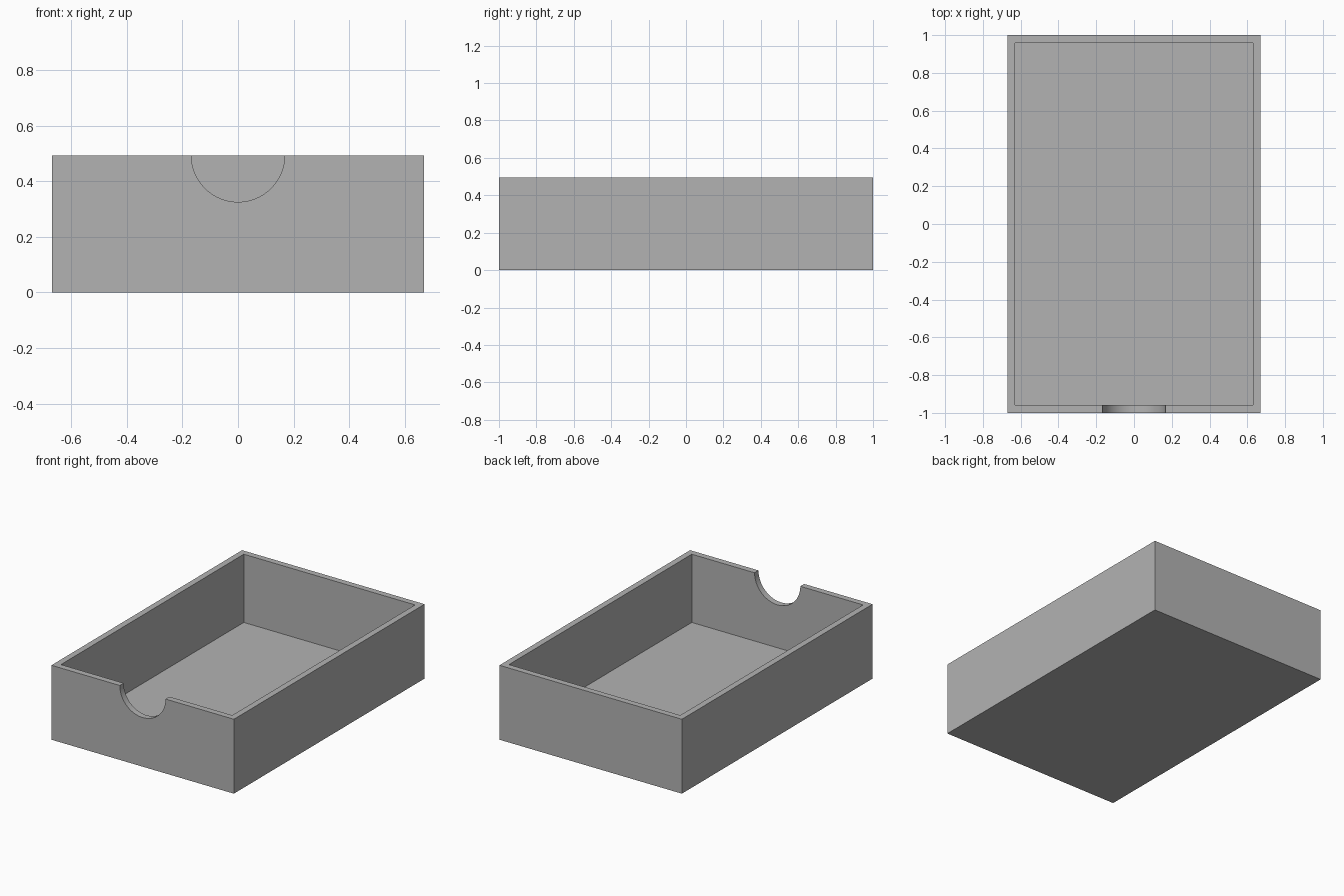
import bpy
import bmesh
from mathutils import Matrix, Vector

WIDTH, DEPTH, HEIGHT = 1.34, 2.0, 0.494
WALL = 0.041
NOTCH_RADIUS = 0.168

if "Cube" in bpy.data.objects:
    bpy.data.objects.remove(bpy.data.objects["Cube"], do_unlink=True)


def make_material(name, color):
    mat = bpy.data.materials.new(name)
    mat.use_nodes = True
    mat.diffuse_color = color
    mat.node_tree.nodes["Principled BSDF"].inputs["Base Color"].default_value = color
    return mat


def add_object(name, bm):
    mesh = bpy.data.meshes.new(name)
    bm.to_mesh(mesh)
    bm.free()
    obj = bpy.data.objects.new(name, mesh)
    bpy.context.collection.objects.link(obj)
    return obj


def add_box(name, size, center):
    bm = bmesh.new()
    bmesh.ops.create_cube(bm, size=1, matrix=Matrix.Translation(center) @ Matrix.Diagonal(Vector(size).to_4d()))
    return add_object(name, bm)


def cut(target, cutter):
    mod = target.modifiers.new(cutter.name, 'BOOLEAN')
    mod.operation = 'DIFFERENCE'
    mod.solver = 'EXACT'
    mod.object = cutter
    cutter.hide_render = True
    cutter.hide_set(True)


# Solid outer block of the tray
tray = add_box("tray", (WIDTH, DEPTH, HEIGHT), (0, 0, HEIGHT / 2))
tray.data.materials.append(make_material("grey", (0.45, 0.45, 0.45, 1)))

# Hollow interior, open at the top
cavity = add_box("cavity_cutter", (WIDTH - 2 * WALL, DEPTH - 2 * WALL, HEIGHT),
                 (0, 0, WALL + HEIGHT / 2))
cut(tray, cavity)

# Half-round thumb notch in the front wall
bm = bmesh.new()
bmesh.ops.create_cone(bm, cap_ends=True, segments=96, radius1=NOTCH_RADIUS,
                      radius2=NOTCH_RADIUS, depth=4 * WALL,
                      matrix=Matrix.Translation((0, -DEPTH / 2, HEIGHT)) @ Matrix.Rotation(1.570796, 4, 'X'))
notch = add_object("notch_cutter", bm)
cut(tray, notch)

# Bake the cuts, drop the cutters and smooth the notch curve
bpy.context.view_layer.objects.active = tray
tray.select_set(True)
for mod in list(tray.modifiers):
    bpy.ops.object.modifier_apply(modifier=mod.name)
for cutter in (cavity, notch):
    bpy.data.objects.remove(cutter, do_unlink=True)
bpy.ops.object.shade_smooth_by_angle()
